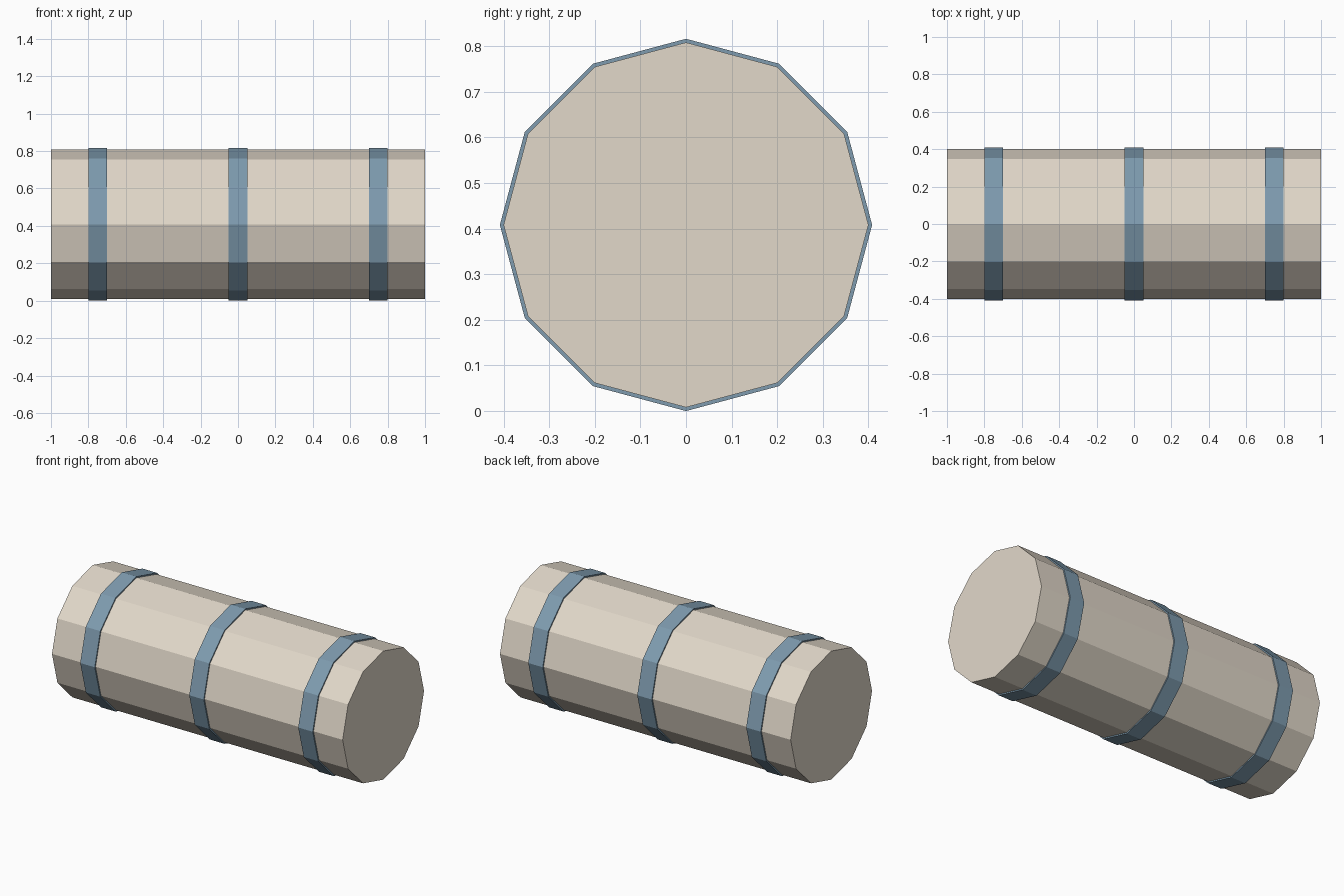
import bpy, bmesh
from math import cos, sin, tau

if "Cube" in bpy.data.objects:
    bpy.data.objects.remove(bpy.data.objects["Cube"])

SIDES, RADIUS, BAND_RADIUS, CENTRE_Z = 12, 0.40, 0.408, 0.408


def material(name, rgb):
    mat = bpy.data.materials.new(name)
    mat.diffuse_color = (*rgb, 1)
    mat.use_nodes = True
    mat.node_tree.nodes["Principled BSDF"].inputs["Base Color"].default_value = mat.diffuse_color
    return mat


def ring(bm, x, r):
    # twelve-sided loop around the x axis, corner pointing straight up
    return [bm.verts.new((x, r * cos(tau * i / SIDES), CENTRE_Z + r * sin(tau * i / SIDES)))
            for i in range(SIDES)]


def bridge(bm, a, b):
    for i in range(SIDES):
        j = (i + 1) % SIDES
        bm.faces.new((a[i], a[j], b[j], b[i]))


def finish(bm, name, mat):
    bmesh.ops.recalc_face_normals(bm, faces=bm.faces[:])
    mesh = bpy.data.meshes.new(name)
    bm.to_mesh(mesh)
    bm.free()
    mesh.materials.append(mat)
    obj = bpy.data.objects.new(name, mesh)
    bpy.context.collection.objects.link(obj)


beige = material("beige", (0.76, 0.69, 0.59))
blue = material("blue", (0.21, 0.33, 0.43))

# closed barrel body
bm = bmesh.new()
left, right = ring(bm, -1, RADIUS), ring(bm, 1, RADIUS)
bridge(bm, left, right)
bm.faces.new(left)
bm.faces.new(right)
finish(bm, "barrel_body", beige)

# three hoops wrapped around the body
for name, x in (("left", -0.75), ("middle", 0), ("right", 0.75)):
    bm = bmesh.new()
    loops = [ring(bm, x + dx, r) for dx, r in
             ((-0.05, RADIUS - 0.004), (-0.05, BAND_RADIUS),
              (0.05, BAND_RADIUS), (0.05, RADIUS - 0.004))]
    for k in range(4):
        bridge(bm, loops[k], loops[(k + 1) % 4])
    finish(bm, name + "_hoop", blue)
